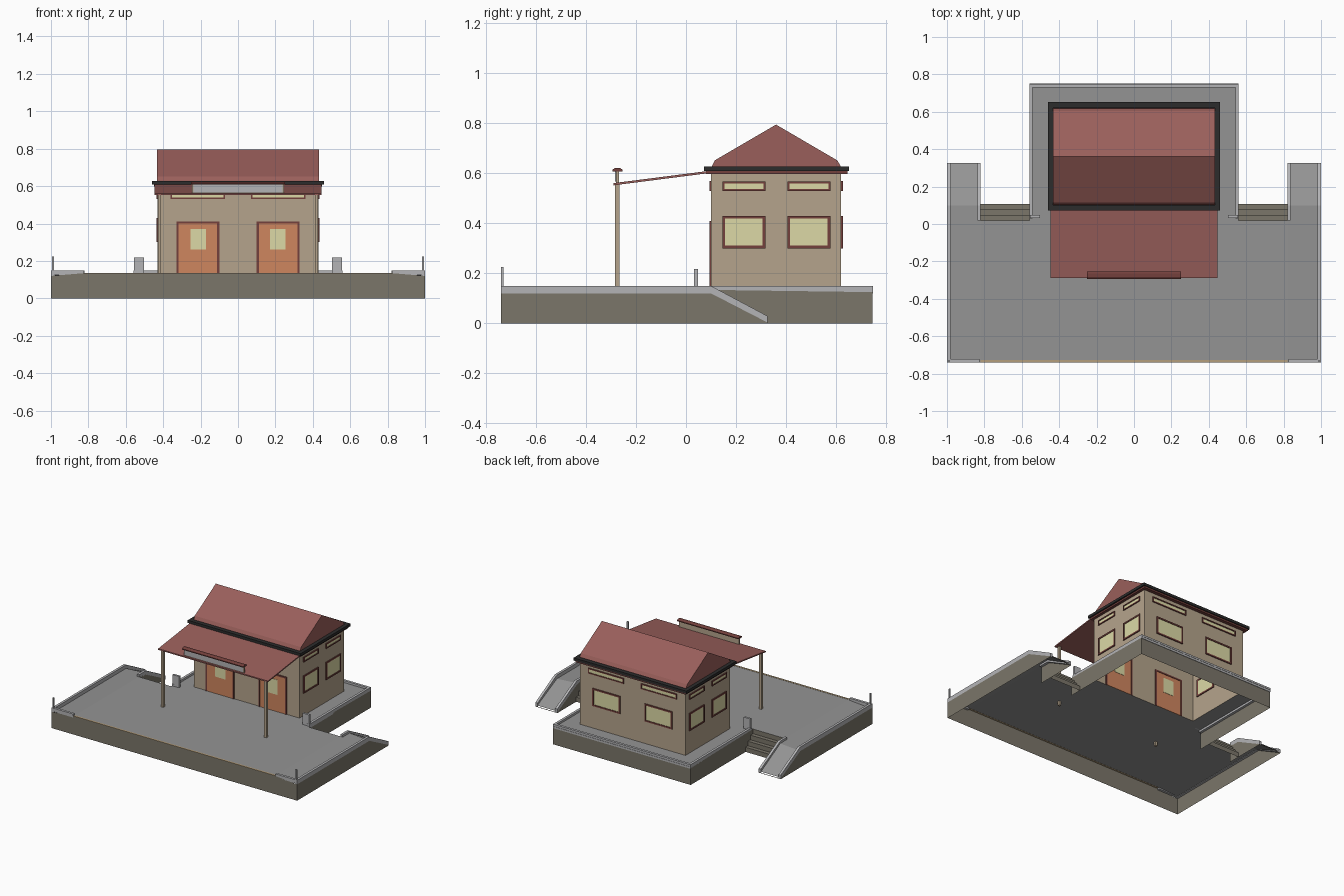
import bpy

if "Cube" in bpy.data.objects:
    bpy.data.objects.remove(bpy.data.objects["Cube"])


def material(name, hexa):
    lin = [((int(hexa[i:i + 2], 16) / 255 + 0.055) / 1.055) ** 2.4 for i in (0, 2, 4)]
    m = bpy.data.materials.new(name)
    m.diffuse_color = (*lin, 1)
    m.use_nodes = True
    m.node_tree.nodes["Principled BSDF"].inputs["Base Color"].default_value = m.diffuse_color
    return m


STONE = material("stone", "7b766a")
PAVING = material("paving", "949494")
CURB = material("curb", "b4b4b6")
PLASTER = material("plaster", "b5a48c")
ROOF = material("roof_red", "9a5f5b")
FRAME = material("frame_red", "74403c")
DOOR = material("door_orange", "cf865f")
GLASS = material("glass", "dcd9a6")
BLACK = material("black_trim", "2c2c2c")
LINE = material("edge_line", "b59f7c")


def mesh(name, verts, faces, mat):
    me = bpy.data.meshes.new(name)
    me.from_pydata(verts, [], faces)
    me.update()
    me.materials.append(mat)
    ob = bpy.data.objects.new(name, me)
    bpy.context.collection.objects.link(ob)
    return ob


def boxes(name, items, mat):
    """One object made of boxes given as (x0, x1, y0, y1, z0, z1)."""
    verts, faces = [], []
    for x0, x1, y0, y1, z0, z1 in items:
        x0, x1 = sorted((x0, x1))
        y0, y1 = sorted((y0, y1))
        n = len(verts)
        verts += [(x, y, z) for z in (z0, z1)
                  for x, y in ((x0, y0), (x1, y0), (x1, y1), (x0, y1))]
        faces += [[n + i for i in f] for f in ((3, 2, 1, 0), (4, 5, 6, 7), (0, 1, 5, 4),
                                               (1, 2, 6, 5), (2, 3, 7, 6), (3, 0, 4, 7))]
    return mesh(name, verts, faces, mat)


def prism(name, x0, x1, profile, mat, closed=True):
    """Sweep a (y, z) profile along x, capped when closed."""
    n = len(profile)
    x0, x1 = sorted((x0, x1))
    verts = [(x, y, z) for x in (x0, x1) for y, z in profile]
    faces = [(i, (i + 1) % n, n + (i + 1) % n, n + i) for i in range(n if closed else n - 1)]
    if closed:
        faces += [tuple(range(n))[::-1], tuple(range(n, 2 * n))]
    ob = mesh(name, verts, faces, mat)
    if closed:
        import bmesh
        bm = bmesh.new()
        bm.from_mesh(ob.data)
        bmesh.ops.recalc_face_normals(bm, faces=bm.faces)
        bm.to_mesh(ob.data)
        bm.free()
    return ob


def fence(name, path, mat, base=0.0):
    """Upright sheet from the base up to each path point's z."""
    n = len(path)
    verts = [(x, y, base) for x, y, z in path] + path
    return mesh(name, verts, [(i, i + 1, n + i + 1, n + i) for i in range(n - 1)], mat)


# Building shell, open underneath
X, Y0, Y1, FLOOR, EAVE = 0.43, 0.10, 0.62, 0.135, 0.60
fence("building_walls", [(-X, Y0, EAVE), (X, Y0, EAVE), (X, Y1, EAVE), (-X, Y1, EAVE),
                         (-X, Y0, EAVE)], PLASTER, FLOOR)


def on_wall(wall, u0, u1, d0, d1, z0, z1):
    """Box placed along a wall (u) and outward from it (d)."""
    return {"front": (u0, u1, Y0 - d0, Y0 - d1, z0, z1),
            "back": (u0, u1, Y1 + d0, Y1 + d1, z0, z1),
            "right": (X + d0, X + d1, u0, u1, z0, z1),
            "left": (-X - d0, -X - d1, u0, u1, z0, z1)}[wall]


def opening(name, wall, u0, u1, z0, z1, fill, t=0.011, sill=True):
    u0, u1 = sorted((u0, u1))
    d = (-0.006, 0.007)
    bars = [(u0, u0 + t, z0, z1), (u1 - t, u1, z0, z1), (u0 + t, u1 - t, z1 - t, z1)]
    if sill:
        bars.append((u0 + t, u1 - t, z0, z0 + t))
    boxes(name + "_frame", [on_wall(wall, a, b, *d, c, e) for a, b, c, e in bars], FRAME)
    boxes(name + "_panel", [on_wall(wall, u0 + t, u1 - t, -0.003, 0.003,
                                    z0 + (t if sill else 0), z1 - t)], fill)


# Doors and windows
for s, side in ((1, "right"), (-1, "left")):
    opening(side + "_door", "front", s * 0.10, s * 0.33, FLOOR, 0.41, DOOR, sill=False)
    boxes(side + "_door_glass", [on_wall("front", s * 0.17, s * 0.255, -0.005, 0.005, 0.26, 0.37)], GLASS)
    opening(side + "_back_window", "back", s * 0.10, s * 0.325, 0.30, 0.43, GLASS)
    for wall in ("front", "back"):
        opening(side + "_" + wall + "_transom", wall, s * 0.07, s * 0.36, 0.53, 0.57, GLASS, 0.008)
    for i, u in enumerate((0.145, 0.405)):
        opening(f"{side}_side_window_{i}", side, u, u + 0.172, 0.30, 0.43, GLASS)
        opening(f"{side}_side_transom_{i}", side, u, u + 0.172, 0.53, 0.567, GLASS, 0.008)

# Main roof with eave trim
prism("roof", -0.433, 0.433, [(0.104, 0.61), (0.104, 0.63), (0.115, 0.652), (0.36, 0.795),
                              (0.605, 0.652), (0.618, 0.63), (0.618, 0.61)], ROOF)
boxes("eave_soffit", [(-0.45, 0.45, 0.08, 0.645, 0.597, 0.609)], FRAME)
boxes("eave_trim", [(-0.46, 0.46, 0.072, 0.102, 0.609, 0.628), (-0.46, 0.46, 0.62, 0.652, 0.609, 0.628),
                    (-0.46, -0.433, 0.102, 0.62, 0.609, 0.628), (0.433, 0.46, 0.102, 0.62, 0.609, 0.628)], BLACK)

# Canopy, its posts and the blank board on top
prism("canopy", -0.447, 0.447, [(-0.29, 0.552), (-0.29, 0.561), (0.10, 0.611), (0.10, 0.602)], ROOF)
boxes("canopy_posts", [(s * 0.411, s * 0.429, -0.283, -0.265, 0.105, 0.558) for s in (1, -1)], PLASTER)
boxes("board", [(-0.245, 0.245, -0.279, -0.267, 0.555, 0.61)], PLASTER)
boxes("board_front", [(-0.238, 0.238, -0.283, -0.279, 0.567, 0.608)], CURB)
prism("board_cap", -0.25, 0.25, [(-0.294, 0.608), (-0.294, 0.615), (-0.283, 0.622), (-0.265, 0.622),
                                 (-0.254, 0.615), (-0.254, 0.608)], FRAME)

# Platform floor: sheets around the building footprint
rects = [(-0.82, 0.82, -0.74, 0.02), (-0.56, 0.56, 0.02, 0.10), (-0.56, -X, 0.10, Y1),
         (X, 0.56, 0.10, Y1), (-0.56, 0.56, Y1, 0.75)]
verts = [p for a, b, c, d in rects for p in ((a, c, FLOOR), (b, c, FLOOR), (b, d, FLOOR), (a, d, FLOOR))]
mesh("platform_floor", verts, [range(4 * i, 4 * i + 4) for i in range(len(rects))], PAVING)
boxes("platform_edge_line", [(-0.82, 0.82, -0.74, -0.726, 0.134, 0.1365)], LINE)
fence("front_and_back_walls", [(-0.82, -0.74, FLOOR), (0.82, -0.74, FLOOR)], STONE)
fence("rear_wall", [(0.56, 0.02, FLOOR), (0.56, 0.745, 0.125), (-0.56, 0.745, 0.125),
                    (-0.56, 0.02, FLOOR)], STONE)
boxes("rear_curb", [(-0.56, 0.56, 0.73, 0.748, 0.12, 0.15)], CURB)

for s, side in ((1, "right"), (-1, "left")):
    # Sloped floor strip and ramp
    strip = [(0.82, -0.74, FLOOR), (1, -0.74, 0.122), (1, 0.10, 0.122), (0.82, 0.10, FLOOR),
             (1, 0.325, 0.012), (0.82, 0.325, 0.012)]
    mesh(side + "_ramp", [(s * x, y, z) for x, y, z in strip],
         [f[::s] for f in ((0, 1, 2, 3), (3, 2, 4, 5))], PAVING)
    wall = [(0.82, -0.74, FLOOR), (1, -0.74, 0.12), (1, 0.10, 0.12), (1, 0.325, 0.004),
            (0.82, 0.325, 0.004), (0.82, 0.10, 0.122), (0.82, 0.02, FLOOR)]
    fence(side + "_end_wall", [(s * x, y, z) for x, y, z in wall][::s], STONE)
    # Curbs along the outside and both sides of the ramp
    for part, xa, xb, start in (("outer", 0.982, 1, -0.74), ("inner", 0.82, 0.838, 0.02)):
        prism(f"{side}_{part}_curb", s * xa, s * xb,
              [(start, 0.12), (start, 0.15), (0.10, 0.15), (0.325, 0.03), (0.325, 0.003), (0.10, 0.12)], CURB)
    boxes(side + "_front_curb", [(s * 0.825, s * 0.982, -0.74, -0.722, 0.124, 0.15)], CURB)
    boxes(side + "_corner_post", [(s * 0.983, s * 0.994, -0.74, -0.729, 0.15, 0.225)], CURB)
    boxes(side + "_rear_side_curb", [(s * 0.542, s * 0.56, 0.03, 0.73, 0.12, 0.15)], CURB)
    boxes(side + "_step_pillar", [(s * 0.503, s * 0.556, 0.031, 0.047, FLOOR, 0.218)], CURB)
    # Steps
    prism(side + "_steps", s * 0.56, s * 0.82,
          [(0.02, 0.135), (0.02, 0.101), (0.049, 0.101), (0.049, 0.067), (0.078, 0.067),
           (0.078, 0.034), (0.107, 0.034), (0.107, 0)][::-1], STONE, closed=False)
